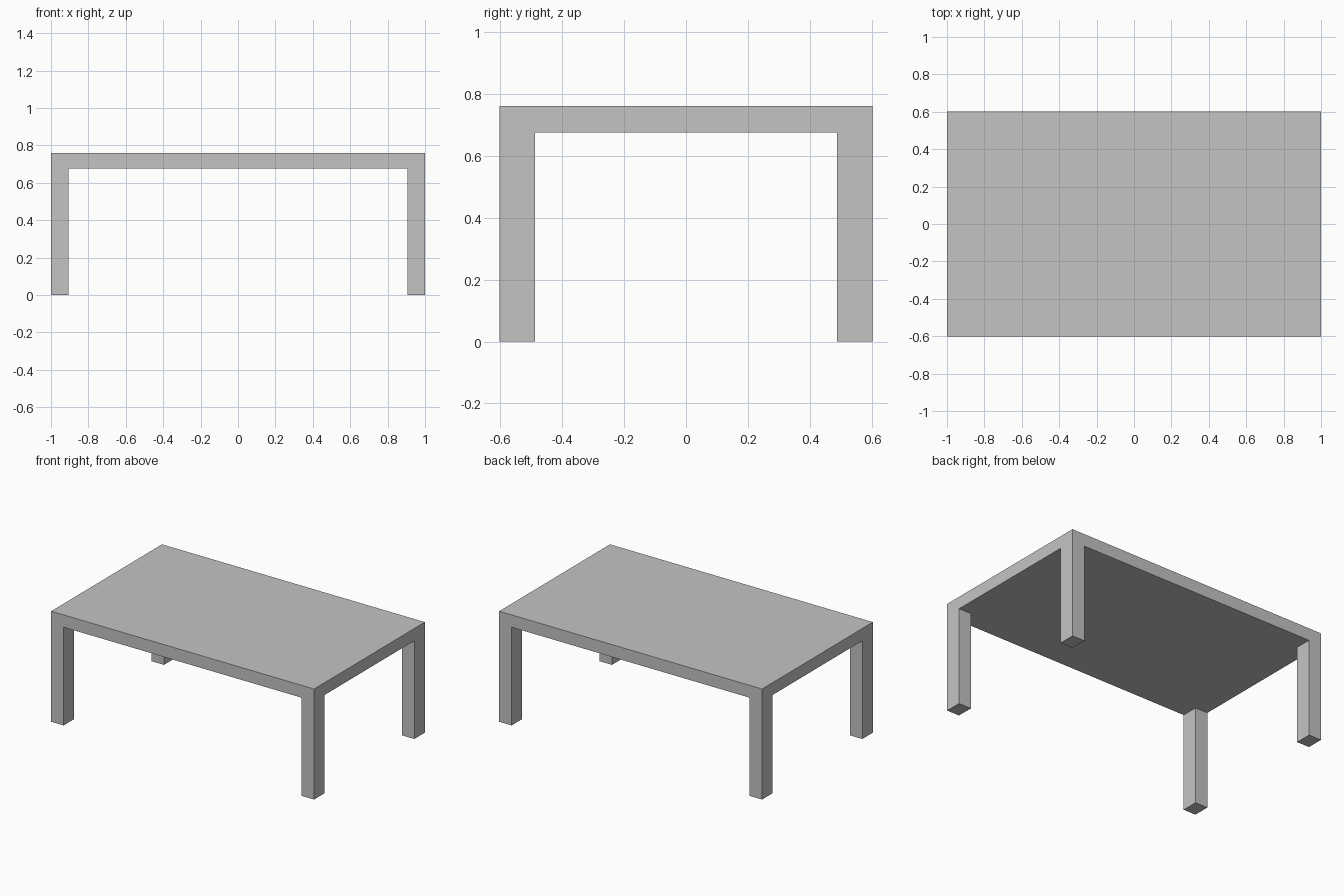
import bpy, bmesh
from mathutils import Vector

cube = bpy.data.objects.get("Cube")
if cube:
    bpy.data.objects.remove(cube, do_unlink=True)

HALF_X, HALF_Y, TOP = 1.0, 0.602, 0.76
UNDERSIDE = 0.675
LEG_X, LEG_Y = 0.905, 0.488        # inner faces of the legs
SLOT_X, SLOT_Y = 0.97, 0.025       # half size of the slot
SLOT_DEPTH = 0.06

grey = bpy.data.materials.new("plain_grey")
grey.use_nodes = True
colour = (0.55, 0.55, 0.55, 1)
grey.diffuse_color = colour
grey.node_tree.nodes["Principled BSDF"].inputs["Base Color"].default_value = colour


def push_faces(bm, faces, distance):
    """Extrude a set of faces straight up or down."""
    new = bmesh.ops.extrude_face_region(bm, geom=faces)["geom"]
    verts = [g for g in new if isinstance(g, bmesh.types.BMVert)]
    bmesh.ops.translate(bm, verts=verts, vec=(0, 0, distance))


# Tabletop slab
bm = bmesh.new()
bmesh.ops.create_cube(bm, size=1)
bmesh.ops.scale(bm, verts=bm.verts, vec=(2 * HALF_X, 2 * HALF_Y, TOP - UNDERSIDE))
bmesh.ops.translate(bm, verts=bm.verts, vec=(0, 0, (TOP + UNDERSIDE) / 2))

# Cut lines for the legs and the slot
for axis, offsets in ((Vector((1, 0, 0)), (LEG_X, SLOT_X)),
                      (Vector((0, 1, 0)), (LEG_Y, SLOT_Y))):
    for offset in offsets:
        for side in (-1, 1):
            bmesh.ops.bisect_plane(bm, geom=bm.verts[:] + bm.edges[:] + bm.faces[:],
                                   plane_co=axis * offset * side, plane_no=axis)
bm.normal_update()

# Four legs drawn down from the corners
corners = []
for f in bm.faces:
    c = f.calc_center_median()
    if f.normal.z < -0.9 and abs(c.x) > LEG_X and abs(c.y) > LEG_Y:
        corners.append(f)
push_faces(bm, corners, -UNDERSIDE)
bm.normal_update()

# Long slot sunk into the top
slot = []
for f in bm.faces:
    c = f.calc_center_median()
    if f.normal.z > 0.9 and abs(c.x) < SLOT_X and abs(c.y) < SLOT_Y:
        slot.append(f)
push_faces(bm, slot, -SLOT_DEPTH)

bmesh.ops.recalc_face_normals(bm, faces=bm.faces)
mesh = bpy.data.meshes.new("table")
bm.to_mesh(mesh)
bm.free()
mesh.materials.append(grey)
table = bpy.data.objects.new("table", mesh)
bpy.context.collection.objects.link(table)
